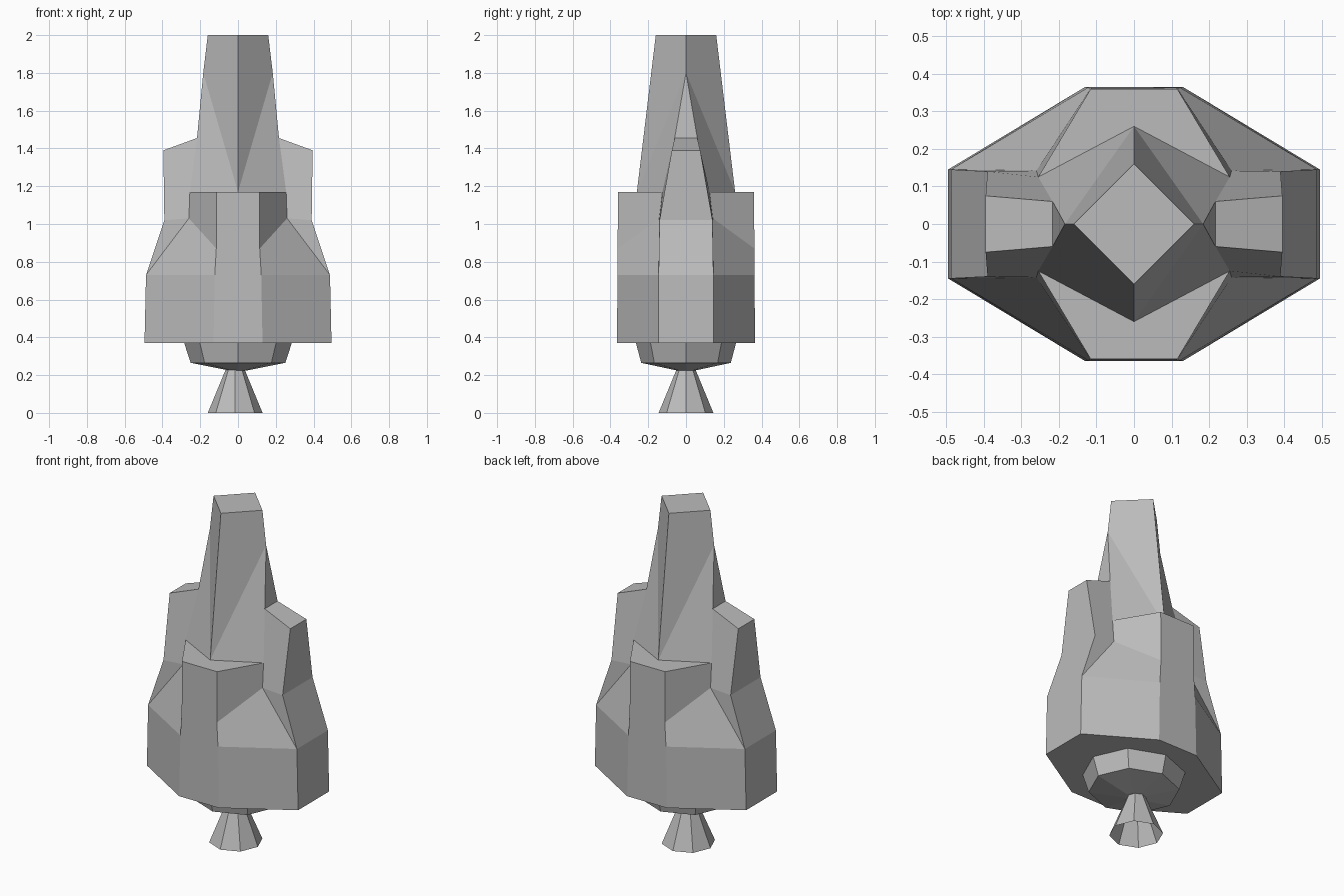
import bpy
import bmesh
from math import cos, sin, pi

cube = bpy.data.objects.get("Cube")
if cube:
    bpy.data.objects.remove(cube, do_unlink=True)

grey = bpy.data.materials.new("hull grey")
grey.use_nodes = True
colour = (0.5, 0.5, 0.5, 1)
grey.diffuse_color = colour
grey.node_tree.nodes["Principled BSDF"].inputs["Base Color"].default_value = colour


def add_object(name, bm):
    mesh = bpy.data.meshes.new(name)
    bm.to_mesh(mesh)
    bm.free()
    mesh.materials.append(grey)
    obj = bpy.data.objects.new(name, mesh)
    bpy.context.collection.objects.link(obj)
    return obj


def mirrored(name, points, faces):
    """Mirror a quarter of a shell over x and y, and weld it."""
    bm = bmesh.new()
    for sx in (1, -1):
        for sy in (1, -1):
            verts = {k: bm.verts.new((x * sx, y * sy, z))
                     for k, (x, y, z) in points.items()}
            for face in faces:
                bm.faces.new([verts[k] for k in face.split()])
    bmesh.ops.remove_doubles(bm, verts=bm.verts, dist=0.0005)
    bmesh.ops.recalc_face_normals(bm, faces=bm.faces)
    # Merge the flat quarters into whole panels
    bmesh.ops.dissolve_limit(bm, angle_limit=0.01, verts=bm.verts, edges=bm.edges)
    return add_object(name, bm)


def octagon_loft(name, rings, cx=0, cap=False):
    """Join eight-sided rings given as (x radius, y radius, height)."""
    bm = bmesh.new()
    loops = [[bm.verts.new((cx + rx * cos(i * pi / 4), ry * sin(i * pi / 4), z))
              for i in range(8)] for rx, ry, z in rings]
    for low, high in zip(loops, loops[1:]):
        for i in range(8):
            j = (i + 1) % 8
            bm.faces.new((low[i], low[j], high[j], high[i]))
    if cap:
        bm.faces.new(loops[0][::-1])
        bm.faces.new(loops[-1])
    return add_object(name, bm)


# Hull: base, front panel, shoulder, side pod and tower of one quarter
points = {
    "base_mid": (0, 0, 0.37), "base_front": (0, -0.365, 0.37),
    "base_corner": (0.13, -0.365, 0.37),
    "base_side": (0.495, -0.145, 0.37), "base_axis": (0.495, 0, 0.37),
    "belt_corner": (0.123, -0.363, 0.73),
    "belt_side": (0.487, -0.145, 0.73), "belt_axis": (0.487, 0, 0.73),
    "notch": (0.115, -0.362, 0.87),
    "ledge_front": (0, -0.36, 1.17), "ledge_corner": (0.115, -0.36, 1.17),
    "ledge_side": (0.255, -0.125, 1.17), "ledge_back": (0, -0.26, 1.17),
    "crook": (0.26, -0.142, 1.03),
    "pod_low": (0.39, -0.14, 1.02), "pod_low_axis": (0.39, 0, 1.02),
    "pod_top": (0.395, -0.075, 1.39), "pod_top_axis": (0.395, 0, 1.39),
    "pod_in": (0.217, -0.06, 1.455), "pod_in_axis": (0.217, 0, 1.455),
    "fin_tip": (0.184, 0, 1.8), "top_side": (0.16, 0, 2),
    "top_front": (0, -0.16, 2), "top_mid": (0, 0, 2),
}
faces = [
    "base_front base_corner base_side base_axis base_mid",
    "base_front base_corner belt_corner notch ledge_corner ledge_front",
    "base_corner base_side belt_side belt_corner",
    "base_side base_axis belt_axis belt_side",
    "belt_corner belt_side crook notch",
    "belt_side pod_low crook",
    "belt_side belt_axis pod_low_axis pod_low",
    "notch crook ledge_side ledge_corner",
    "ledge_front ledge_corner ledge_side ledge_back",
    "crook pod_low pod_top pod_in ledge_side",
    "pod_low pod_low_axis pod_top_axis pod_top",
    "pod_top pod_top_axis pod_in_axis pod_in",
    "pod_in pod_in_axis fin_tip",
    "ledge_back ledge_side pod_in fin_tip",
    "ledge_back fin_tip top_side top_front",
    "top_front top_side top_mid",
]
mirrored("hull", points, faces)

# Engine mount under the hull, and the open nozzle bell
octagon_loft("engine_mount",
             [(0.05, 0.05, 0.225), (0.25, 0.237, 0.265), (0.285, 0.265, 0.37)], cap=True)
octagon_loft("nozzle", [(0.145, 0.145, 0), (0.05, 0.05, 0.23)], cx=-0.015)
